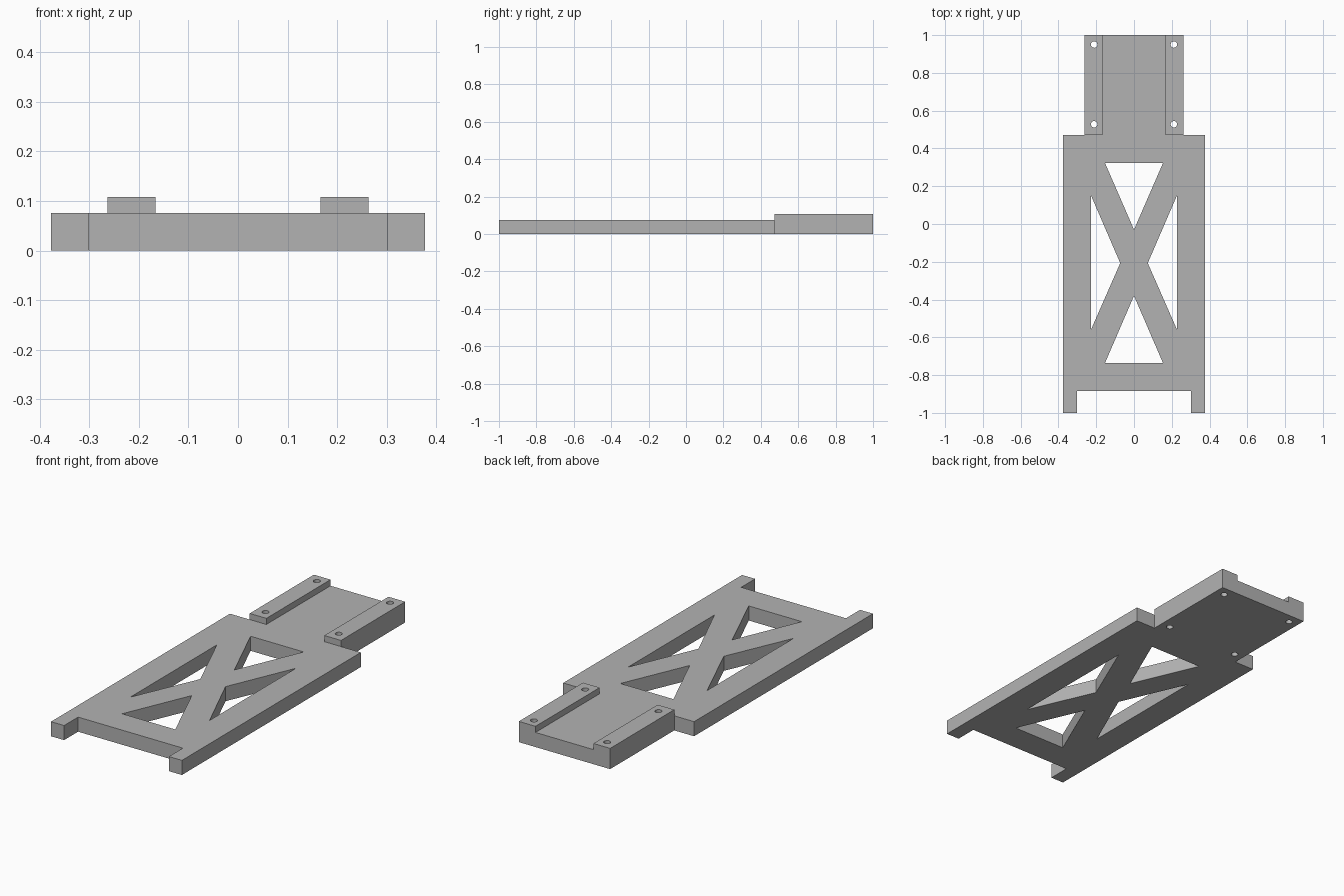
import bpy, bmesh, math

if "Cube" in bpy.data.objects:
    bpy.data.objects.remove(bpy.data.objects["Cube"], do_unlink=True)

# Single grey material
GREY = (0.45, 0.45, 0.45, 1)
grey = bpy.data.materials.new("plain grey")
grey.use_nodes = True
grey.diffuse_color = GREY
grey.node_tree.nodes["Principled BSDF"].inputs["Base Color"].default_value = GREY

PLATE_TOP, RAIL_TOP = 0.076, 0.108
SHOULDER, BACK = 0.472, 1.0


def mirrored(half):
    """Close a right-hand outline across x = 0."""
    return half + [(-x, y) for x, y in reversed(half)]


def flip(loop):
    return [(-x, y) for x, y in loop]


def circle(cx, cy, r=0.017, n=24):
    return [(cx + r * math.cos(2 * math.pi * i / n),
             cy + r * math.sin(2 * math.pi * i / n)) for i in range(n)]


def slab(name, loops, z0, z1):
    """Extrude an outline (first loop) with holes (other loops)."""
    bm = bmesh.new()
    edges = []
    for loop in loops:
        vs = [bm.verts.new((x, y, z0)) for x, y in loop]
        edges += [bm.edges.new((a, b)) for a, b in zip(vs, vs[1:] + vs[:1])]
    bmesh.ops.triangle_fill(bm, edges=edges, use_beauty=True, use_dissolve=False,
                            normal=(0, 0, 1))
    ext = bmesh.ops.extrude_face_region(bm, geom=bm.faces[:], use_keep_orig=True)
    top = [g for g in ext["geom"] if isinstance(g, bmesh.types.BMVert)]
    bmesh.ops.translate(bm, verts=top, vec=(0, 0, z1 - z0))
    bmesh.ops.recalc_face_normals(bm, faces=bm.faces[:])
    mesh = bpy.data.meshes.new(name)
    bm.to_mesh(mesh)
    bm.free()
    mesh.materials.append(grey)
    obj = bpy.data.objects.new(name, mesh)
    bpy.context.collection.objects.link(obj)
    return obj


# Base plate: front prongs, wide body, narrow back tongue
outline = mirrored([(0.302, -0.885), (0.302, -1.0), (0.377, -1.0),
                    (0.377, SHOULDER), (0.263, SHOULDER), (0.263, BACK)])

# Triangular windows that leave the cross brace
back_window = [(-0.153, 0.322), (0.153, 0.322), (0, -0.03)]
front_window = [(-0.153, -0.735), (0.153, -0.735), (0, -0.38)]
side_window = [(0.228, 0.152), (0.228, -0.56), (0.073, -0.207)]

# Screw holes run through rails and plate
left_holes = [circle(0.211, y) for y in (0.528, 0.95)]
right_holes = [flip(h) for h in left_holes]

slab("base_plate",
     [outline, back_window, front_window, side_window, flip(side_window)]
     + left_holes + right_holes, 0, PLATE_TOP)

# Raised mounting rails
rail = [(0.167, SHOULDER), (0.263, SHOULDER), (0.263, BACK), (0.167, BACK)]
slab("left_rail", [rail] + left_holes, PLATE_TOP, RAIL_TOP)
slab("right_rail", [flip(rail)] + right_holes, PLATE_TOP, RAIL_TOP)
